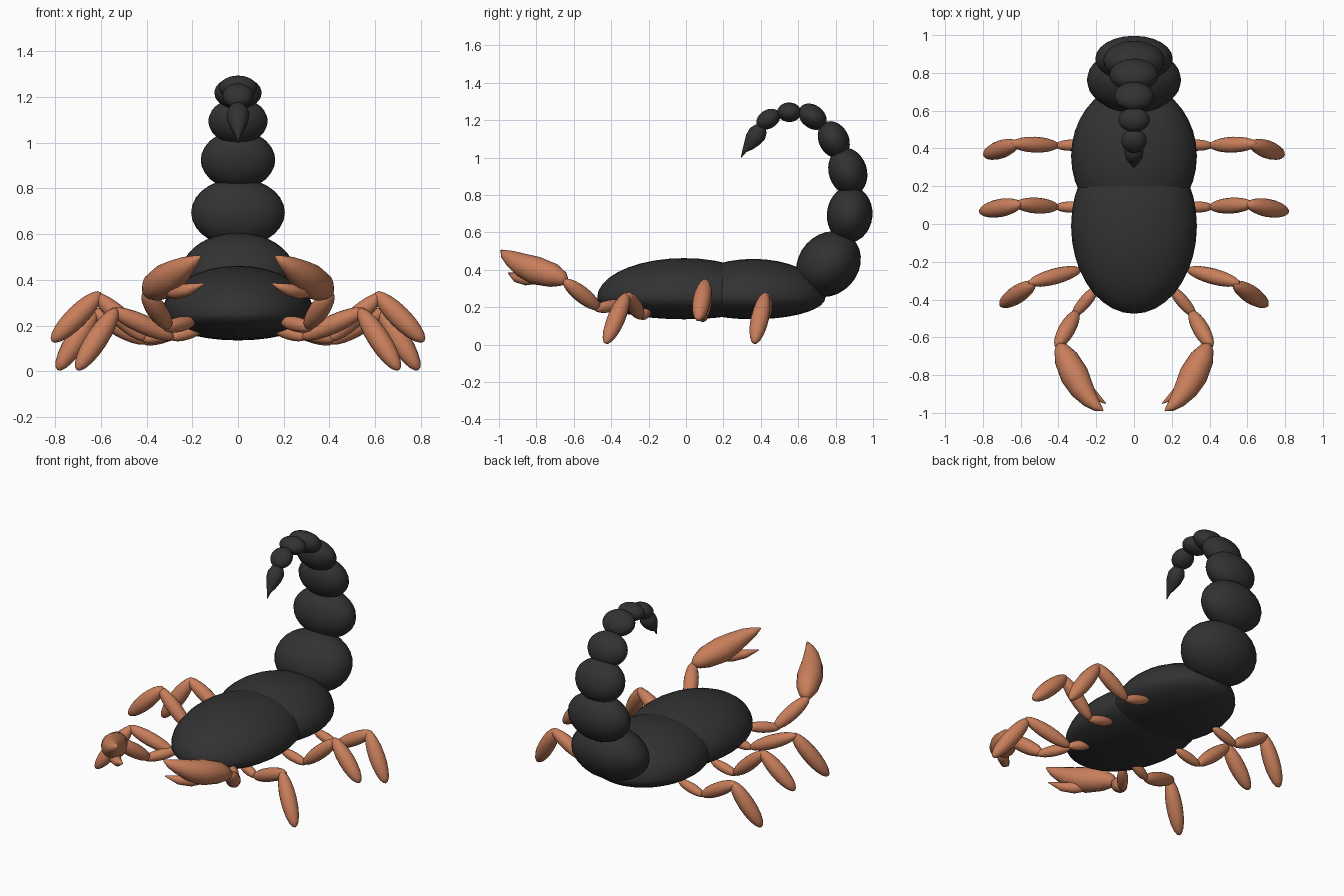
import bpy, bmesh, math
from mathutils import Vector, Matrix

if "Cube" in bpy.data.objects:
    bpy.data.objects.remove(bpy.data.objects["Cube"])


def material(name, rgb):
    m = bpy.data.materials.new(name)
    m.diffuse_color = (*rgb, 1)
    m.use_nodes = True
    m.node_tree.nodes["Principled BSDF"].inputs["Base Color"].default_value = m.diffuse_color
    return m


BLACK = material("charcoal shell", (0.032, 0.032, 0.032))
ORANGE = material("terracotta limbs", (0.58, 0.21, 0.105))


def finish(bm, name, mat):
    bmesh.ops.recalc_face_normals(bm, faces=bm.faces)
    for f in bm.faces:
        f.smooth = True
    me = bpy.data.meshes.new(name)
    bm.to_mesh(me)
    bm.free()
    me.materials.append(mat)
    ob = bpy.data.objects.new(name, me)
    bpy.context.collection.objects.link(ob)
    return ob


def frame(d):
    """Axes for a part running along d: side, thickness, length."""
    d = Vector(d).normalized()
    side = Vector((1, 0, 0)) if abs(d.x) < 0.01 else d.cross(Vector((0, 0, 1))).normalized()
    return Matrix((side, d.cross(side), d)).transposed()


def ellipsoid(name, centre, radii, direction, mat, segs=24):
    bm = bmesh.new()
    bmesh.ops.create_uvsphere(bm, u_segments=segs, v_segments=segs // 2 + 2, radius=1)
    rot = frame(direction)
    for v in bm.verts:
        v.co = Vector(centre) + rot @ Vector([c * r for c, r in zip(v.co, radii)])
    return finish(bm, name, mat)


def limb(name, a, b, r, mat=ORANGE):
    a, b = Vector(a), Vector(b)
    ellipsoid(name, (a + b) / 2, (r, r, (b - a).length / 2), b - a, mat, 16)


def tapered(name, pts, mat, n=16):
    """Round skin along points (x, y, z, radius)."""
    bm = bmesh.new()
    rings = []
    for i, p in enumerate(pts):
        prev, nxt = pts[max(i - 1, 0)], pts[min(i + 1, len(pts) - 1)]
        rot = frame(Vector(nxt[:3]) - Vector(prev[:3]))
        rings.append([bm.verts.new(Vector(p[:3]) + rot @ Vector(
            (p[3] * math.cos(t), p[3] * math.sin(t), 0)))
            for t in [2 * math.pi * k / n for k in range(n)]])
    for r0, r1 in zip(rings, rings[1:]):
        for k in range(n):
            bm.faces.new((r0[k], r0[(k + 1) % n], r1[(k + 1) % n], r1[k]))
    bm.faces.new(rings[0])
    bm.faces.new(rings[-1])
    finish(bm, name, mat)


# body: two domed shells, shallower underneath
for name, cy, ry, top in (("front_body", -0.01, 0.465, 0.212), ("rear_body", 0.36, 0.385, 0.208)):
    ob = ellipsoid(name, (0, cy, 0), (0.333, 1, ry), (0, 1, 0), BLACK, 32)
    for v in ob.data.vertices:
        v.co.z = 0.25 + v.co.z * (top if v.co.z > 0 else 0.115)

# tail: y, z, half width, half thickness, half length, angle of path in side view
tail = [(0.762, 0.43, 0.25, 0.16, 0.188, 48),
        (0.875, 0.695, 0.205, 0.122, 0.15, 85),
        (0.865, 0.925, 0.163, 0.102, 0.13, 108),
        (0.79, 1.095, 0.13, 0.08, 0.104, 118),
        (0.677, 1.218, 0.104, 0.062, 0.083, 142),
        (0.552, 1.242, 0.083, 0.052, 0.064, 178),
        (0.44, 1.205, 0.067, 0.05, 0.068, 212)]
for i, (y, z, w, t, l, a) in enumerate(tail):
    a = math.radians(a)
    ellipsoid(f"tail_segment_{i + 1}", (0, y, z), (w, t, l), (0, math.cos(a), math.sin(a)), BLACK)

# stinger
tapered("stinger", [(0, 0.412, 1.17, 0.012), (0, 0.402, 1.156, 0.036), (0, 0.382, 1.128, 0.05),
                    (0, 0.358, 1.095, 0.045), (0, 0.333, 1.06, 0.028), (0, 0.312, 1.035, 0.012),
                    (0, 0.295, 1.0, 0.002)], BLACK)

# legs: hip, ankle of hip piece, knee, foot
legs = {"front": [(0.15, -0.20, 0.19), (0.30, -0.24, 0.145), (0.56, -0.315, 0.27), (0.705, -0.43, 0.005)],
        "middle": [(0.24, 0.09, 0.18), (0.42, 0.09, 0.135), (0.63, 0.105, 0.34), (0.815, 0.065, 0.13)],
        "rear": [(0.24, 0.42, 0.18), (0.42, 0.415, 0.125), (0.65, 0.425, 0.27), (0.79, 0.365, 0.005)]}
for s, side in ((1, "right"), (-1, "left")):
    def m(p):
        return (p[0] * s, *p[1:])
    for name, (hip, mid, knee, foot) in legs.items():
        limb(f"{name}_{side}_hip", m(hip), m(mid), 0.03)
        limb(f"{name}_{side}_thigh", m((mid[0] - 0.02, *mid[1:])), m(knee), 0.042)
        limb(f"{name}_{side}_shin", m((knee[0] - 0.03, knee[1], knee[2] + 0.005)), m(foot), 0.048)
    # pincer arm
    limb(f"arm_{side}_base", m((0.19, -0.33, 0.22)), m((0.325, -0.49, 0.19)), 0.033)
    limb(f"arm_{side}_upper", m((0.30, -0.46, 0.19)), m((0.41, -0.655, 0.345)), 0.044)
    # pincer: large upper finger and small lower finger
    tapered(f"pincer_{side}_upper", [m(p) for p in (
        (0.398, -0.637, 0.335, 0.015), (0.385, -0.66, 0.35, 0.04), (0.36, -0.71, 0.37, 0.064),
        (0.315, -0.80, 0.395, 0.076), (0.275, -0.875, 0.425, 0.064), (0.23, -0.935, 0.46, 0.044),
        (0.195, -0.968, 0.482, 0.026), (0.165, -0.987, 0.503, 0.005))], ORANGE)
    tapered(f"pincer_{side}_lower", [m(p) for p in (
        (0.32, -0.80, 0.345, 0.02), (0.27, -0.855, 0.35, 0.034), (0.215, -0.905, 0.358, 0.026),
        (0.15, -0.95, 0.383, 0.003))], ORANGE)
